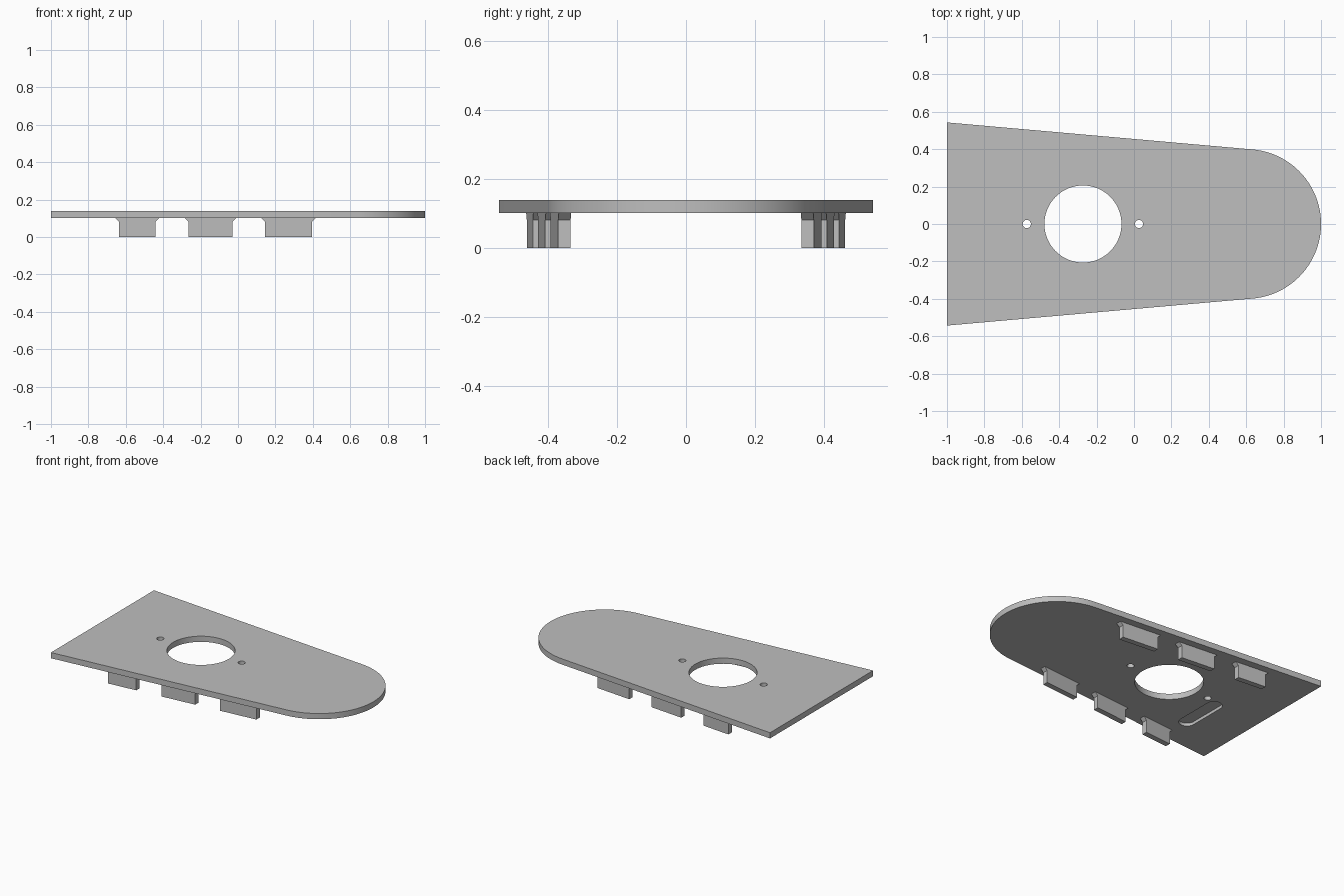
import bpy, bmesh
from math import sin, cos, pi, atan

cube = bpy.data.objects.get("Cube")
if cube:
    bpy.data.objects.remove(cube, do_unlink=True)

BOTTOM, TOP = 0.102, 0.14      # plate faces
NOSE_X, NOSE_R = 0.6, 0.4      # rounded end
SLOPE = 0.0884                 # taper of the long sides
TILT = atan(SLOPE)

grey = bpy.data.materials.new("plain_grey")
grey.use_nodes = True
grey.diffuse_color = (0.52, 0.52, 0.52, 1)
grey.node_tree.nodes["Principled BSDF"].inputs["Base Color"].default_value = (0.52, 0.52, 0.52, 1)


def arc(cx, cy, r, start, end, steps):
    return [(cx + r * cos(start + (end - start) * i / steps),
             cy + r * sin(start + (end - start) * i / steps)) for i in range(steps + 1)]


def prism(name, points, offset):
    """Closed solid from a ring of 3D points pushed along an offset."""
    bm = bmesh.new()
    face = bm.faces.new([bm.verts.new(p) for p in points])
    new = bmesh.ops.extrude_face_region(bm, geom=[face])["geom"]
    verts = [v for v in new if isinstance(v, bmesh.types.BMVert)]
    bmesh.ops.translate(bm, verts=verts, vec=offset)
    bmesh.ops.recalc_face_normals(bm, faces=bm.faces)
    mesh = bpy.data.meshes.new(name)
    bm.to_mesh(mesh)
    bm.free()
    mesh.materials.append(grey)
    obj = bpy.data.objects.new(name, mesh)
    bpy.context.collection.objects.link(obj)
    return obj


def slab(name, outline, z0, z1):
    return prism(name, [(x, y, z0) for x, y in outline], (0, 0, z1 - z0))


def edge_y(x):
    """Half width of the tapered plate at x."""
    return NOSE_R * cos(TILT) + (NOSE_X + NOSE_R * sin(TILT) - x) * SLOPE


# Tapered plate with a rounded nose
end = edge_y(-1)
outline = [(-1, end), (-1, -end)] + arc(NOSE_X, 0, NOSE_R, TILT - pi / 2, pi / 2 - TILT, 64)
plate = slab("plate", outline, BOTTOM, TOP)

# Round through holes and a blind slot on the underside
cutters = [slab("hole_cutter", arc(x, 0, r, 0, 2 * pi, n)[:-1], 0, 0.3)
           for x, r, n in ((-0.273, 0.206, 64), (-0.573, 0.022, 24), (0.027, 0.022, 24))]
slot = arc(-0.66, -0.045, 0.05, 0, pi, 16) + arc(-0.66, -0.295, 0.05, pi, 2 * pi, 16)
cutters.append(slab("slot_cutter", slot, 0.05, BOTTOM + 0.02))

bpy.context.view_layer.objects.active = plate
for cutter in cutters:
    cutter.hide_render = True
    mod = plate.modifiers.new("cut", "BOOLEAN")
    mod.operation, mod.solver, mod.object = "DIFFERENCE", "EXACT", cutter
    bpy.ops.object.modifier_apply(modifier=mod.name)
    bpy.data.objects.remove(cutter, do_unlink=True)

bpy.ops.object.select_all(action="DESELECT")
plate.select_set(True)
bpy.ops.object.shade_smooth_by_angle()

# Tabs under both tapered sides, flared where they meet the plate
INSET, THICK, FLARE = 0.049, 0.036, 0.02
for label, x0, x1 in (("rear", -0.636, -0.44), ("middle", -0.265, -0.03), ("front", 0.144, 0.395)):
    profile = [(x0, 0), (x1, 0), (x1, BOTTOM - FLARE), (x1 + FLARE, BOTTOM),
               (x0 - FLARE, BOTTOM), (x0, BOTTOM - FLARE)]
    for side, s in (("left", 1), ("right", -1)):
        ring = [(x, s * (edge_y(x) - INSET), z) for x, z in profile]
        prism(f"{label}_{side}_tab", ring, (0, -s * THICK, 0))
